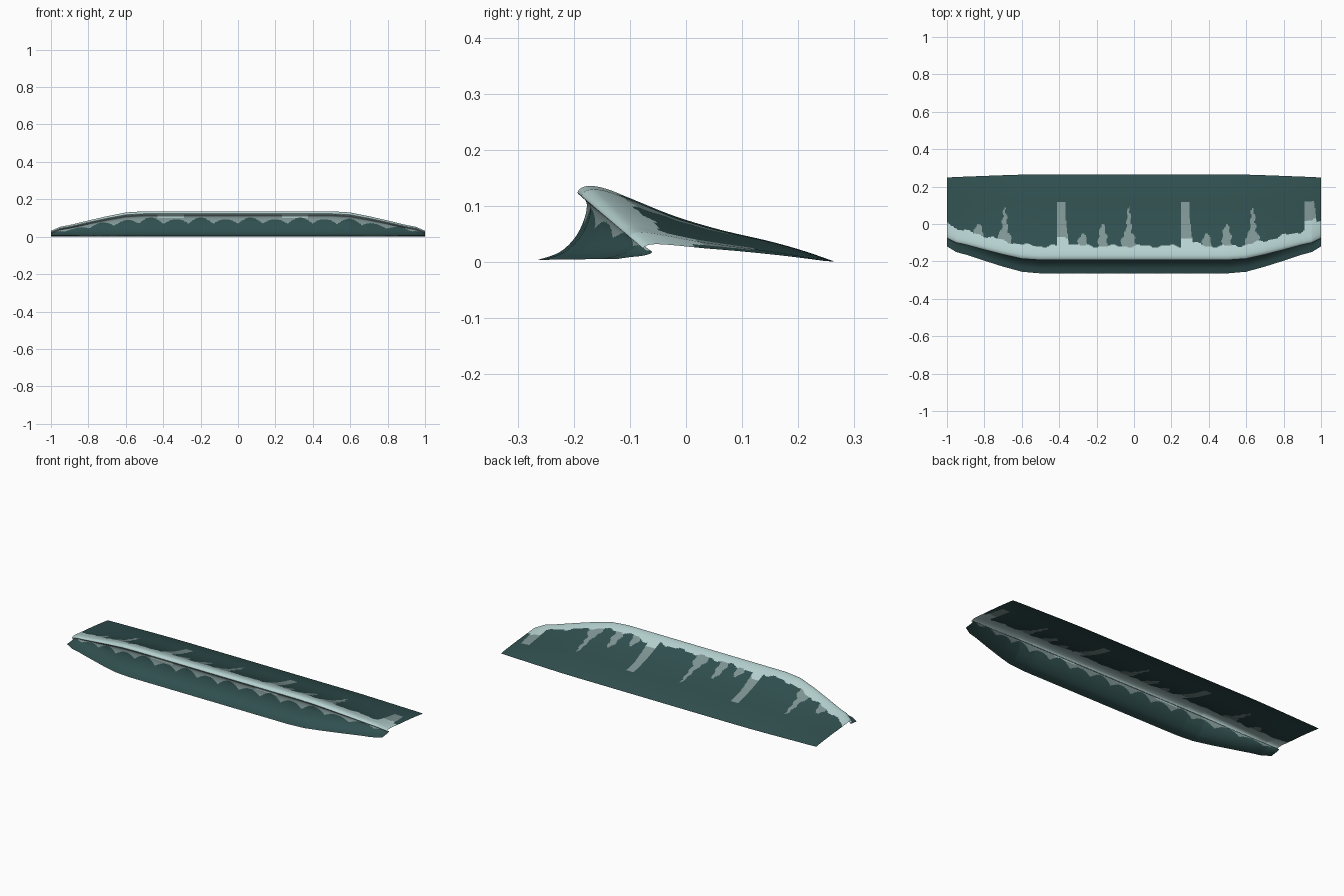
import bpy, math

if "Cube" in bpy.data.objects:
    bpy.data.objects.remove(bpy.data.objects["Cube"])

# cross-sections (y, z) from front foot, up the face, over the lip, down the back
MID = [(-.264, .004), (-.225, .018), (-.197, .045), (-.181, .078), (-.177, .105),
       (-.187, .117), (-.193, .124), (-.187, .132), (-.170, .136), (-.140, .130),
       (-.095, .112), (-.02, .082), (.06, .058), (.15, .037), (.21, .020), (.265, .001)]
END = [(-.120, .006), (-.100, .009), (-.080, .011), (-.064, .015), (-.061, .019),
       (-.070, .020), (-.076, .024), (-.073, .028), (-.065, .031), (-.050, .032),
       (-.020, .030), (.03, .025), (.09, .020), (.16, .013), (.21, .007), (.248, .002)]
TAPER = [(0, 0), (.5, 0), (.6, .06), (.7, .25), (.8, .47), (.9, .70), (.95, .79), (1, 1)]
NX, STEPS = 520, 8
FRONT_KNOT = 6          # profile knot at the tip of the lip


def taper(x):
    for (a, wa), (b, wb) in zip(TAPER, TAPER[1:]):
        if x <= b:
            return wa + (wb - wa) * (x - a) / (b - a)
    return 1.0


def smooth_curve(pts):
    ext = [pts[0]] + pts + [pts[-1]]
    out = []
    for i in range(1, len(ext) - 2):
        a, b, c, d = ext[i - 1:i + 3]
        for k in range(STEPS):
            t = k / STEPS
            out.append(tuple(.5 * (2 * b[j] + (c[j] - a[j]) * t
                       + (2 * a[j] - 5 * b[j] + 4 * c[j] - d[j]) * t * t
                       + (3 * b[j] - a[j] - 3 * c[j] + d[j]) * t ** 3) for j in (0, 1)))
    return out + [pts[-1]]


mid, end = smooth_curve(MID), smooth_curve(END)
NV = len(mid)

# wave sheet, open below
verts = []
for i in range(NX + 1):
    x = -1 + 2 * i / NX
    w = taper(abs(x))
    for (y0, z0), (y1, z1) in zip(mid, end):
        verts.append((x, y0 + (y1 - y0) * w, z0 + (z1 - z0) * w))
faces = [(i * NV + j, (i + 1) * NV + j, (i + 1) * NV + j + 1, i * NV + j + 1)
         for i in range(NX) for j in range(NV - 1)]
mesh = bpy.data.meshes.new("wave")
mesh.from_pydata(verts, [], faces)
wave = bpy.data.objects.new("wave", mesh)
bpy.context.collection.objects.link(wave)

for name, col in (("deep_water", (.030, .078, .078)), ("thin_foam", (.21, .30, .295)),
                  ("bright_foam", (.47, .65, .64))):
    m = bpy.data.materials.new(name)
    m.diffuse_color = (*col, 1)
    m.use_nodes = True
    m.node_tree.nodes["Principled BSDF"].inputs["Base Color"].default_value = m.diffuse_color
    mesh.materials.append(m)

# repeating foam streaks on the back: (x, half width, y reach)
PERIOD = .663
DRIPS = [(-.385, .028, .12), (-.275, .024, -.05), (-.168, .024, .0),
         (-.03, .038, -.03), (-.028, .016, .09)]


def back_foam(x, y, lip):
    edge = lip + .075 + .006 * math.sin(x * 41) + .004 * math.sin(x * 97)
    if y < edge:
        return 2
    for k, (cx, hw, reach) in enumerate(DRIPS):
        dx = (x - cx + PERIOD / 2) % PERIOD - PERIOD / 2
        if k == 0:
            # tall streak, flared to one side at its root
            flare = .07 * max(0, 1 - (y - edge) / .02) + .018 * max(0, 1 - (y - edge) / .15)
            if -hw < dx < hw + flare - .008 and y < reach:
                return 2 if y < edge + .045 else 1
        elif y < reach:
            t = max(0, (reach - y) / (reach - edge)) if reach > edge else 0
            if abs(dx + .004 * math.sin(y * 120)) < hw * min(1, 1.25 * t ** .5):
                return 1
    return 0


def front_foam(x, zref, j):
    if zref > .119:
        return 2
    # scalloped lower edge under the lip
    s = abs(math.sin(math.pi * x / (PERIOD / 5)))
    low = .070 + .028 * s + .004 * math.sin(x * 23)
    if zref > low:
        dx = (x + .36 + PERIOD / 2) % PERIOD - PERIOD / 2
        return 2 if abs(dx) < .07 and zref > .098 else 1
    # broken foam line along the foot
    return 1 if j == 0 and math.sin(x * 37) + math.sin(x * 83) > -.4 else 0


for p in mesh.polygons:
    j = p.index % (NV - 1)
    x, y, z = p.center
    if j < FRONT_KNOT * STEPS:
        p.material_index = front_foam(x, (mid[j][1] + mid[j + 1][1]) / 2, j)
    else:
        lip = mid[FRONT_KNOT * STEPS][0]
        lip += (end[FRONT_KNOT * STEPS][0] - lip) * taper(abs(x))
        p.material_index = back_foam(x, y, lip)
    p.use_smooth = True
mesh.update()
